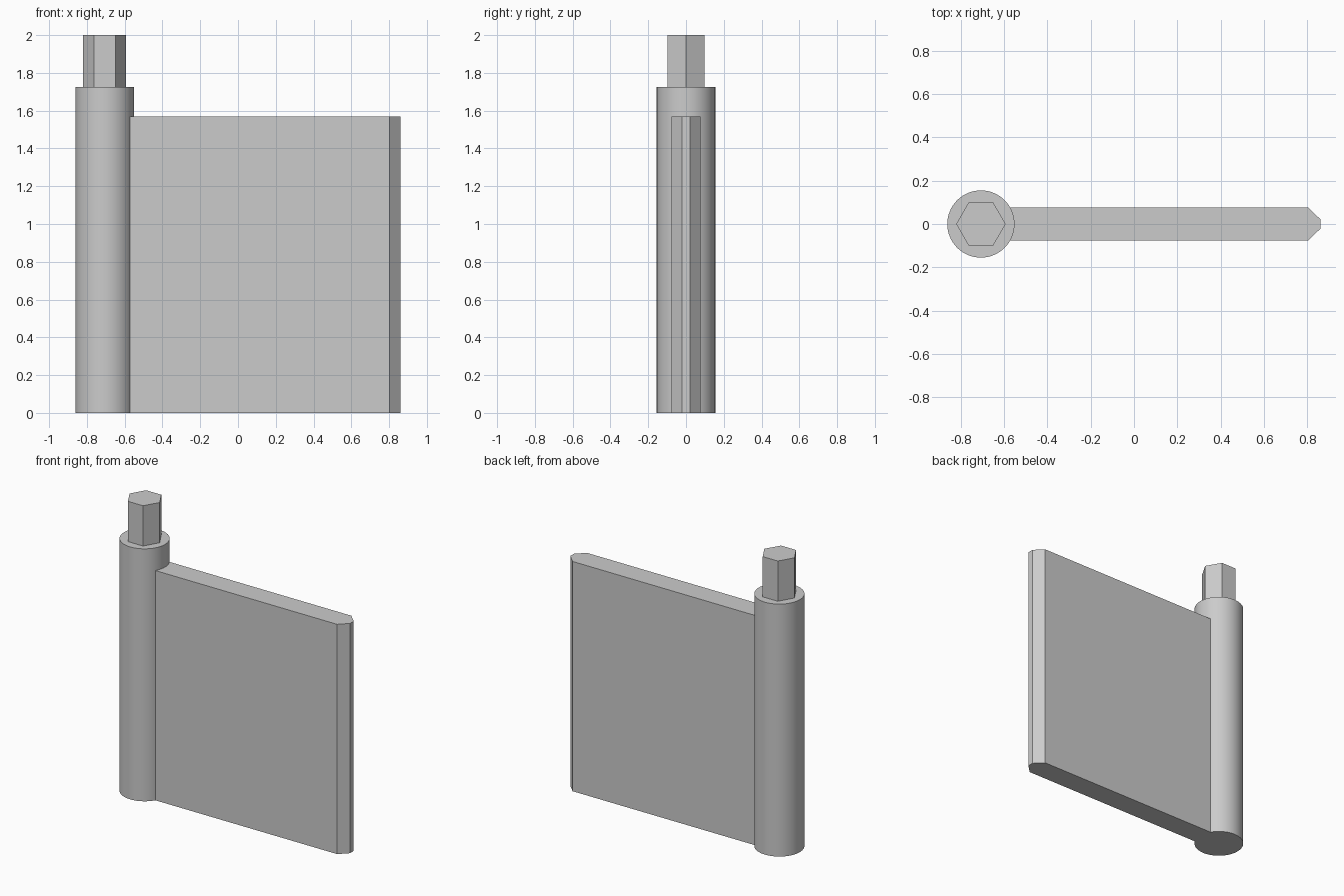
import bpy, bmesh
from math import cos, sin, tau, radians

cube = bpy.data.objects.get("Cube")
if cube:
    bpy.data.objects.remove(cube, do_unlink=True)

GREY = (0.6, 0.6, 0.6, 1.0)
grey = bpy.data.materials.new("plain grey")
grey.use_nodes = True
grey.diffuse_color = GREY
grey.node_tree.nodes["Principled BSDF"].inputs["Base Color"].default_value = GREY

POST_X = -0.706


def prism(name, outline, bottom, top):
    """Extrude a flat outline upward from bottom to top."""
    bm = bmesh.new()
    base = bm.faces.new([bm.verts.new((x, y, bottom)) for x, y in outline])
    side = bmesh.ops.extrude_face_region(bm, geom=[base])["geom"]
    lifted = [v for v in side if isinstance(v, bmesh.types.BMVert)]
    bmesh.ops.translate(bm, verts=lifted, vec=(0, 0, top - bottom))
    bmesh.ops.recalc_face_normals(bm, faces=bm.faces)
    mesh = bpy.data.meshes.new(name)
    bm.to_mesh(mesh)
    bm.free()
    mesh.materials.append(grey)
    obj = bpy.data.objects.new(name, mesh)
    bpy.context.collection.objects.link(obj)
    return obj


def ring(radius, sides):
    return [(POST_X + radius * cos(tau * i / sides), radius * sin(tau * i / sides))
            for i in range(sides)]


# Round post, smooth around its side
post = prism("round_post", ring(0.155, 64), 0, 1.725)
bpy.ops.object.select_all(action="DESELECT")
post.select_set(True)
bpy.context.view_layer.objects.active = post
bpy.ops.object.shade_smooth_by_angle(angle=radians(30))

# Hexagonal drive stub on top of the post
prism("hex_stub", ring(0.114, 6), 1.725, 2.0)

# Flat blade with a chamfered outer edge, rooted inside the post
half = [(-0.6, 0.077), (0.803, 0.077), (0.861, 0.02)]
blade_outline = half + [(x, -y) for x, y in reversed(half)]
prism("flat_blade", blade_outline, 0, 1.57)
